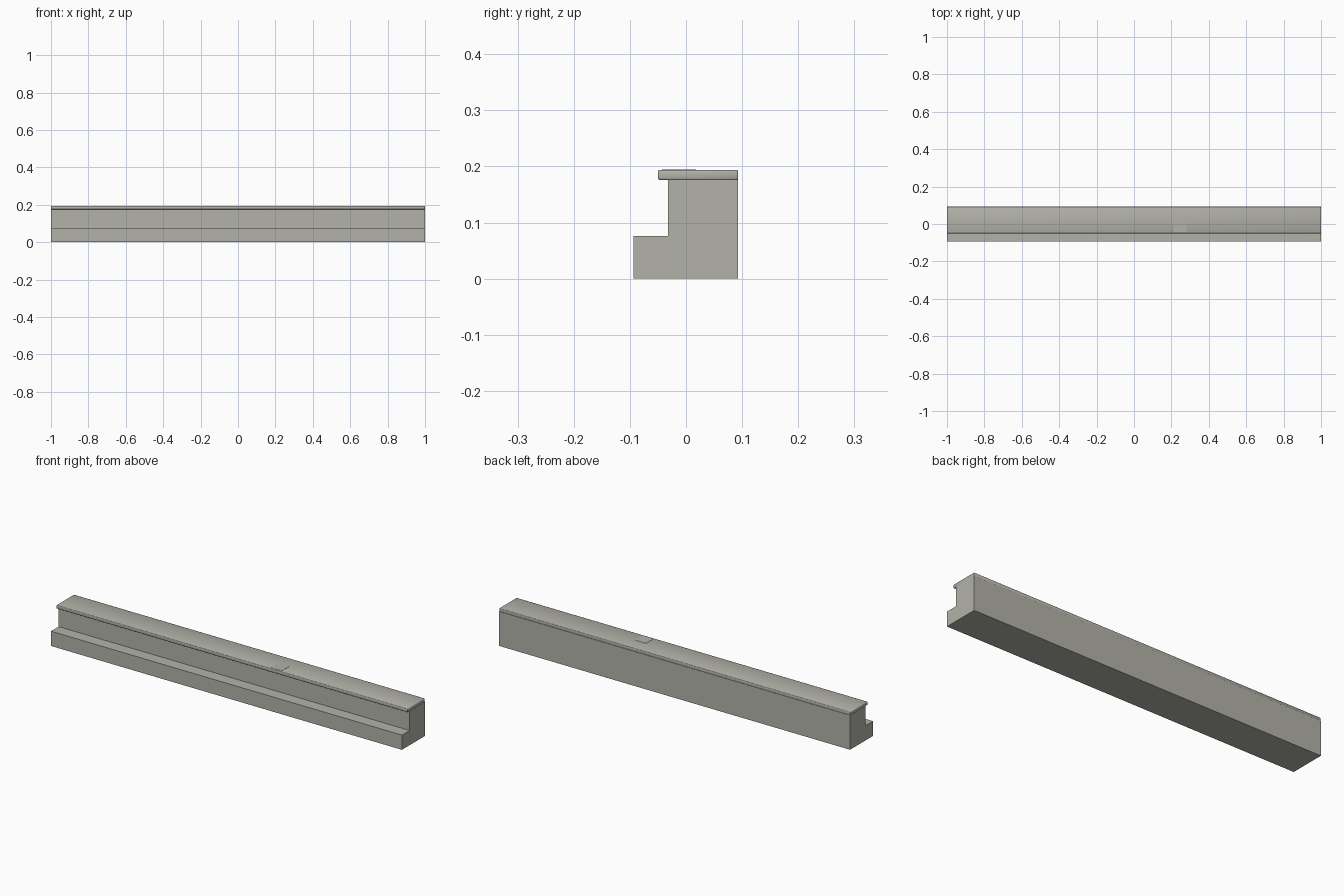
import bpy
import bmesh

cube = bpy.data.objects.get("Cube")
if cube:
    bpy.data.objects.remove(cube, do_unlink=True)

# One stone colour for the whole model
stone = bpy.data.materials.new("warm_grey_stone")
stone.use_nodes = True
colour = (0.45, 0.45, 0.40, 1)
stone.diffuse_color = colour
stone.node_tree.nodes["Principled BSDF"].inputs["Base Color"].default_value = colour


def extrude_profile(name, profile, x0, x1):
    """Sweep a closed (y, z) outline along x."""
    bm = bmesh.new()
    face = bm.faces.new([bm.verts.new((x0, y, z)) for y, z in profile])
    moved = bmesh.ops.extrude_face_region(bm, geom=[face])["geom"]
    verts = [v for v in moved if isinstance(v, bmesh.types.BMVert)]
    bmesh.ops.translate(bm, verts=verts, vec=(x1 - x0, 0, 0))
    bmesh.ops.recalc_face_normals(bm, faces=bm.faces)
    mesh = bpy.data.meshes.new(name)
    bm.to_mesh(mesh)
    bm.free()
    obj = bpy.data.objects.new(name, mesh)
    mesh.materials.append(stone)
    bpy.context.collection.objects.link(obj)
    return obj


def rectangle(y0, y1, z0, z1):
    return [(y0, z0), (y1, z0), (y1, z1), (y0, z1)]


# Wall with a low step along the front
extrude_profile("stepped_wall", [(-0.094, 0), (0.093, 0), (0.093, 0.177),
                                 (-0.032, 0.177), (-0.032, 0.076), (-0.094, 0.076)], -1, 1)

# Overhanging coping with softened edges
coping = extrude_profile("coping", rectangle(-0.050, 0.093, 0.176, 0.194), -1, 1)
bevel = coping.modifiers.new("soft_edges", "BEVEL")
bevel.width = 0.003
bevel.segments = 2
for polygon in coping.data.polygons:
    polygon.use_smooth = True

# Thin raised patch on the coping
extrude_profile("raised_patch", rectangle(-0.043, 0.018, 0.190, 0.195), 0.215, 0.28)
